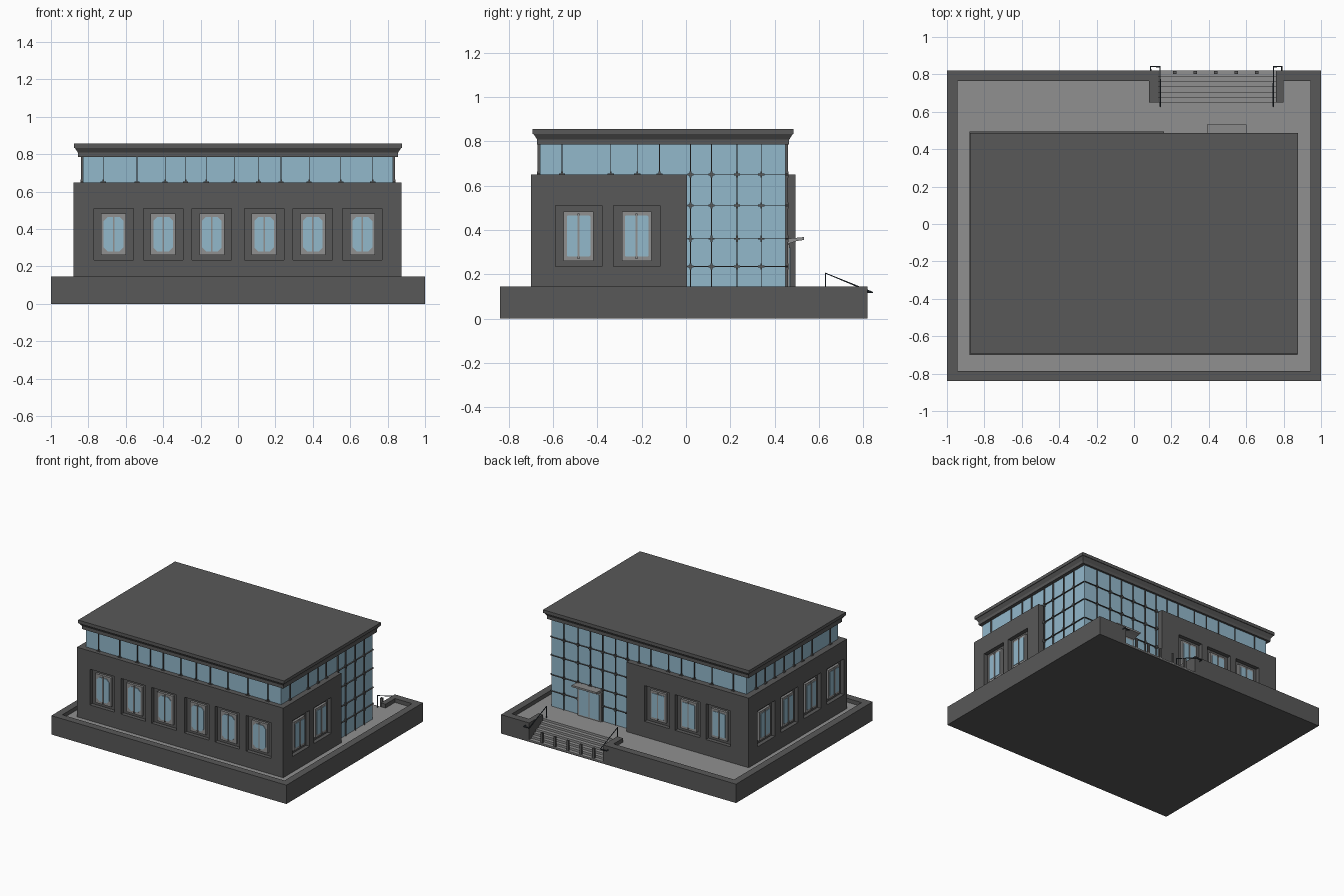
import bpy, bmesh

if "Cube" in bpy.data.objects:
    bpy.data.objects.remove(bpy.data.objects["Cube"])


def material(name, rgb):
    m = bpy.data.materials.new(name)
    m.diffuse_color = (*rgb, 1)
    m.use_nodes = True
    m.node_tree.nodes["Principled BSDF"].inputs["Base Color"].default_value = m.diffuse_color
    return m


DARK = material("dark_wall", (0.098, 0.098, 0.098))
LIGHT = material("light_stone", (0.28, 0.28, 0.28))
GLASS = material("blue_glass", (0.29, 0.48, 0.60))
METAL = material("dark_metal", (0.04, 0.055, 0.07))


def finish(name, bm, mat):
    bmesh.ops.recalc_face_normals(bm, faces=bm.faces)
    me = bpy.data.meshes.new(name)
    bm.to_mesh(me)
    bm.free()
    ob = bpy.data.objects.new(name, me)
    bpy.context.collection.objects.link(ob)
    if mat:
        me.materials.append(mat)
    return ob


def loft(bm, bottom, top):
    """Closed solid between two matching loops of points."""
    a = [bm.verts.new(p) for p in bottom]
    b = [bm.verts.new(p) for p in top]
    n = len(a)
    bm.faces.new(a[::-1])
    bm.faces.new(b)
    for i in range(n):
        bm.faces.new((a[i], a[(i + 1) % n], b[(i + 1) % n], b[i]))


def prism(bm, outline, z0, z1):
    loft(bm, [(x, y, z0) for x, y in outline], [(x, y, z1) for x, y in outline])


def rect(x0, x1, y0, y1):
    return [(x0, y0), (x1, y0), (x1, y1), (x0, y1)]


def box(bm, x0, x1, y0, y1, z0, z1):
    prism(bm, rect(x0, x1, y0, y1), z0, z1)


# Each side: along-axis, outward sign, wall plane, glass plane
SIDES = {"front": ("x", -1, -0.70, -0.66), "back": ("x", 1, 0.495, 0.45),
         "right": ("y", 1, 0.875, 0.83), "left": ("y", -1, -0.88, -0.83)}


def plate(bm, side, outline, d0, d1, plane=2):
    """Extrude a (u, z) outline on a facade from outward distance d0 to d1."""
    s = SIDES[side]

    def loop(d):
        w = s[plane] + s[1] * d
        return [(u, w, z) if s[0] == "x" else (w, u, z) for u, z in outline]
    loft(bm, loop(d0), loop(d1))


FLOOR, RIM, LEDGE, EAVE = 0.115, 0.145, 0.65, 0.79
SX0, SX1 = 0.13, 0.76  # stair sides

# Podium: slab, raised rim with returns beside the stairs, floor
bm = bmesh.new()
box(bm, -1, 1, -0.84, 0.82, 0, 0.01)
finish("ground_slab", bm, DARK)
bm = bmesh.new()
prism(bm, [(SX0, 0.82), (-1, 0.82), (-1, -0.84), (1, -0.84), (1, 0.82), (SX1, 0.82),
           (SX1, 0.65), (0.80, 0.65), (0.80, 0.765), (0.945, 0.765), (0.945, -0.785),
           (-0.945, -0.785), (-0.945, 0.765), (0.08, 0.765), (0.08, 0.65), (SX0, 0.65)],
      0.01, RIM)
finish("podium_rim", bm, DARK)
bm = bmesh.new()
prism(bm, [(-0.945, -0.785), (0.945, -0.785), (0.945, 0.765), (0.80, 0.765), (0.80, 0.65),
           (0.08, 0.65), (0.08, 0.765), (-0.945, 0.765)], 0.01, FLOOR)
finish("podium_floor", bm, LIGHT)

# Stairs as one stepped profile
profile, steps = [(0.65, 0.01)], 6
for i in range(steps):
    z = FLOOR * (1 - (i + 1) / (steps + 1))
    profile += [(0.65 + 0.17 * i / steps, z), (0.65 + 0.17 * (i + 1) / steps, z)]
profile.append((0.82, 0.01))
bm = bmesh.new()
loft(bm, [(SX0, y, z) for y, z in profile], [(SX1, y, z) for y, z in profile])
finish("stairs", bm, LIGHT)

# Short posts on the lowest step
bm = bmesh.new()
for i in range(5):
    x = 0.217 + 0.11 * i
    box(bm, x - 0.009, x + 0.009, 0.803, 0.817, 0.016, 0.095)
finish("step_posts", bm, DARK)

# Handrails
for name, x, xe in (("handrail_left", 0.14, 0.089), ("handrail_right", 0.745, 0.79)):
    cu = bpy.data.curves.new(name, "CURVE")
    cu.dimensions = "3D"
    cu.bevel_depth, cu.bevel_resolution, cu.use_fill_caps = 0.004, 1, True
    path = [(x, 0.63, 0.1), (x, 0.63, 0.205), (x, 0.841, 0.118),
            (xe, 0.841, 0.118), (xe, 0.81, 0.118)]
    sp = cu.splines.new("POLY")
    sp.points.add(len(path) - 1)
    for p, co in zip(sp.points, path):
        p.co = (*co, 1)
    cu.materials.append(METAL)
    bpy.context.collection.objects.link(bpy.data.objects.new(name, cu))

# Glazed core
bm = bmesh.new()
box(bm, -0.83, 0.83, -0.66, 0.45, FLOOR, EAVE)
finish("glass_core", bm, GLASS)

# Outer wall wrapping three corners, with window recesses
bm = bmesh.new()
prism(bm, [(0.875, 0.005), (0.875, -0.70), (-0.88, -0.70), (-0.88, 0.495), (0.16, 0.495),
           (0.16, 0.445), (-0.825, 0.445), (-0.825, -0.655), (0.825, -0.655),
           (0.825, 0.005)], FLOOR - 0.005, LEDGE)
wall = finish("outer_wall", bm, DARK)

WINDOWS = {"front": (-0.665, -0.40, -0.14, 0.14, 0.40, 0.665), "right": (-0.485, -0.223),
           "back": (-0.10, -0.36, -0.62), "left": (0.28, 0.0, -0.28, -0.56)}
cuts, frames, panes = bmesh.new(), bmesh.new(), bmesh.new()
for side, centres in WINDOWS.items():
    c = 0.022 if side == "front" else 0.004  # pane corner cut
    for u in centres:
        plate(cuts, side, rect(u - 0.105, u + 0.105, 0.235, 0.51), -0.03, 0.05)
        plate(frames, side, rect(u - 0.067, u + 0.067, 0.26, 0.483), -0.033, -0.012)
        plate(frames, side, rect(u - 0.004, u + 0.004, 0.27, 0.475), -0.02, -0.004)
        for s in (-1, 1):
            i, o = u + s * 0.003, u + s * 0.053
            plate(panes, side, [(i, 0.28), (o - s * c, 0.28), (o, 0.28 + c),
                                (o, 0.465 - c), (o - s * c, 0.465), (i, 0.465)],
                  -0.014, -0.008)
cutter = finish("window_cutter", cuts, None)
cutter.hide_render = True
cutter.hide_viewport = True
cutter.display_type = "WIRE"
mod = wall.modifiers.new("window_recesses", "BOOLEAN")
mod.operation, mod.solver, mod.object = "DIFFERENCE", "EXACT", cutter
finish("window_frames", frames, LIGHT)
finish("window_panes", panes, GLASS)

# Glazing fins and cross fittings: (u positions, z start)
ROWS = (0.235, 0.36, 0.51, LEDGE)
FINS = {"front": [((-0.72, -0.54, -0.39, -0.28, -0.17, -0.02, 0.11, 0.23, 0.38, 0.55, 0.72), LEDGE)],
        "left": [((-0.56, -0.34, -0.22, -0.12, 0.0, 0.115, 0.23, 0.34), LEDGE)],
        "right": [((-0.56, -0.34, -0.22, -0.12), LEDGE), ((0.02, 0.115, 0.23, 0.34), FLOOR)],
        "back": [((-0.72, -0.54, -0.39, -0.28, -0.17, -0.02, 0.08), LEDGE),
                 ((0.18, 0.28, 0.39, 0.495, 0.60, 0.72), FLOOR)]}
SPAN = {"right": (0.0, 0.45), "back": (0.16, 0.83)}  # full-height glazing
fins, crosses = bmesh.new(), bmesh.new()
for side, groups in FINS.items():
    for us, z0 in groups:
        for u in us:
            plate(fins, side, rect(u - 0.0015, u + 0.0015, z0, EAVE), -0.002, 0.01, 3)
            for z in ROWS if z0 == FLOOR else (LEDGE,):
                for a, b in ((0.014, 0.004), (0.004, 0.014)):
                    plate(crosses, side, rect(u - a, u + a, z - b, z + b), -0.002, 0.013, 3)
    if side in SPAN:
        for z in ROWS:
            plate(fins, side, rect(*SPAN[side], z - 0.0015, z + 0.0015), -0.002, 0.01, 3)
finish("glazing_fins", fins, DARK)
finish("glazing_fittings", crosses, DARK)

# Entrance door with two leaves and a sloping canopy
bm = bmesh.new()
plate(bm, "back", rect(0.395, 0.595, FLOOR - 0.002, 0.335), -0.002, 0.018, 3)
finish("door_frame", bm, LIGHT)
bm = bmesh.new()
for x in (0.41, 0.50):
    plate(bm, "back", rect(x, x + 0.08, FLOOR + 0.01, 0.32), 0.015, 0.022, 3)
finish("door_leaves", bm, GLASS)
canopy = [(0.448, 0.333), (0.50, 0.35), (0.533, 0.355), (0.533, 0.368), (0.448, 0.36)]
bm = bmesh.new()
loft(bm, [(0.39, y, z) for y, z in canopy], [(0.602, y, z) for y, z in canopy])
finish("door_canopy", bm, LIGHT)

# Roof cornice: plain band, flare, cap slab
bm = bmesh.new()
for i0, z0, i1, z1 in ((0.02, 0.785, 0.02, 0.808), (0.02, 0.808, 0.004, 0.833),
                       (0.0, 0.833, 0.0, 0.857)):
    loft(bm, *[[(x, y, z) for x, y in rect(-0.876 + i, 0.876 - i, -0.692 + i, 0.486 - i)]
               for i, z in ((i0, z0), (i1, z1))])
finish("roof_cornice", bm, DARK)
